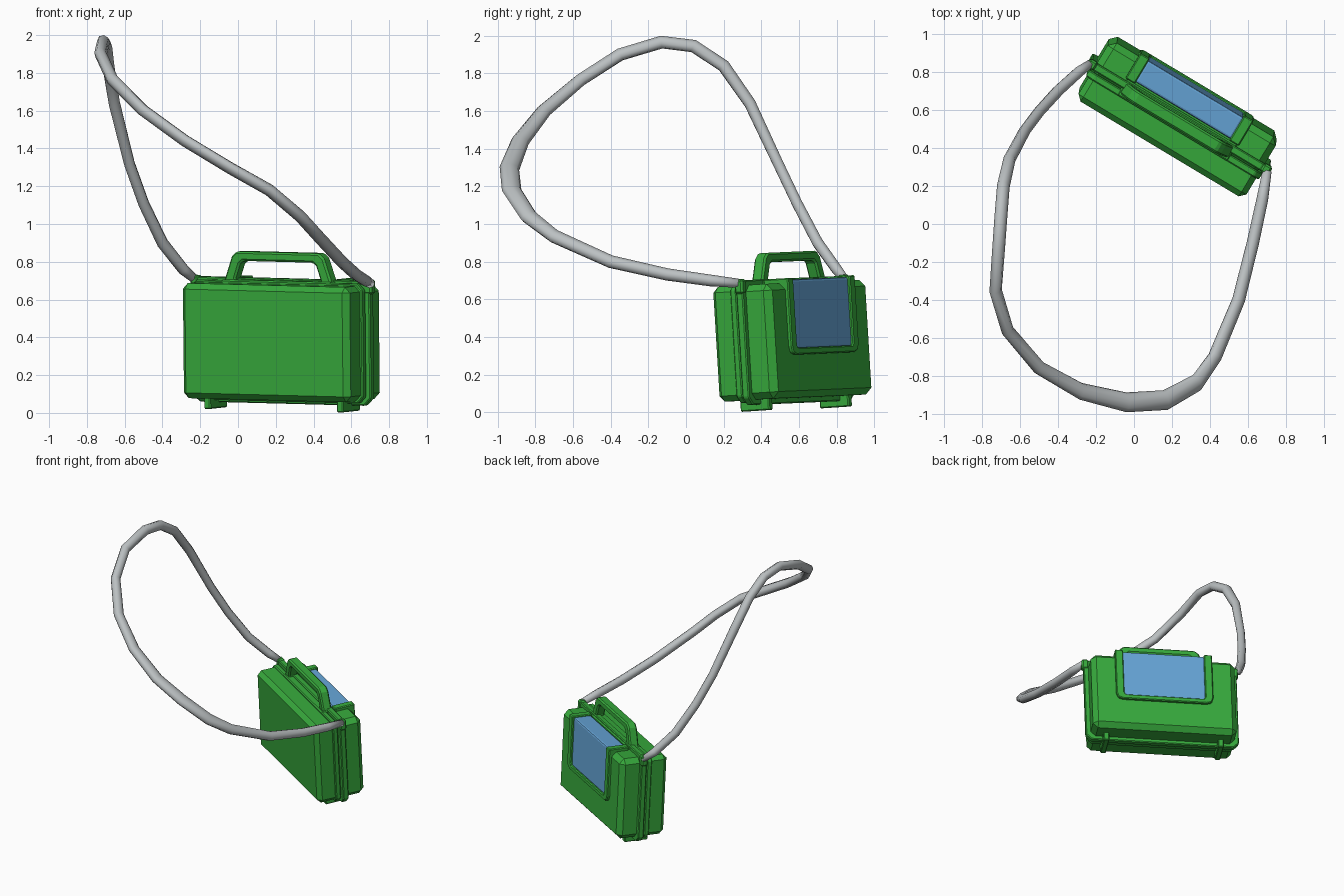
import bpy, bmesh, math
from mathutils import Vector, Matrix

if "Cube" in bpy.data.objects:
    bpy.data.objects.remove(bpy.data.objects["Cube"])


def material(name, rgb):
    m = bpy.data.materials.new(name)
    m.diffuse_color = (*rgb, 1)
    m.use_nodes = True
    m.node_tree.nodes["Principled BSDF"].inputs["Base Color"].default_value = m.diffuse_color
    return m


GREEN = material("case green", (0.038, 0.40, 0.045))
BLUE = material("panel blue", (0.13, 0.37, 0.67))
GREY = material("strap grey", (0.50, 0.53, 0.54))

# Case frame: u = along the case, v = towards its back, w = up (slightly tilted)
W = Vector((-0.01, -0.06, 0.998)).normalized()
U = Vector((0.857, -0.515, 0))
U = (U - W * U.dot(W)).normalized()
V = W.cross(U)
CASE = Matrix((U, V, W)).transposed().to_4x4()
CASE.translation = (0.23, 0.565, 0.38)


def finish(name, bm, mat, matrix=None, bevel=0, segments=1, smooth=False):
    bmesh.ops.recalc_face_normals(bm, faces=bm.faces)
    if matrix:
        bm.transform(matrix)
    for f in bm.faces:
        f.smooth = smooth
    me = bpy.data.meshes.new(name)
    bm.to_mesh(me)
    bm.free()
    me.materials.append(mat)
    ob = bpy.data.objects.new(name, me)
    bpy.context.collection.objects.link(ob)
    if bevel:
        mod = ob.modifiers.new("bevel", 'BEVEL')
        mod.width, mod.segments = bevel, segments
        mod.limit_method = 'ANGLE'
    return ob


def box(name, lo, hi, mat=GREEN, bevel=0.0, segments=1):
    bm = bmesh.new()
    bmesh.ops.create_cube(bm, size=1)
    lo, hi = Vector(lo), Vector(hi)
    for v in bm.verts:
        v.co = [(lo[i] + hi[i]) / 2 + v.co[i] * (hi[i] - lo[i]) for i in range(3)]
    return finish(name, bm, mat, CASE, bevel, segments)


def extruded(name, profile, v0, v1, bevel=0.006):
    """Extrude a closed u-w outline along v."""
    bm = bmesh.new()
    f = bm.faces.new([bm.verts.new((u, v0, w)) for u, w in profile])
    new = bmesh.ops.extrude_face_region(bm, geom=[f])["geom"]
    bmesh.ops.translate(bm, vec=(0, v1 - v0, 0),
                        verts=[g for g in new if isinstance(g, bmesh.types.BMVert)])
    return finish(name, bm, GREEN, CASE, bevel)


def mirrored(half):
    return half + [(-u, w) for u, w in reversed(half)]


def octagon(hu, hw, c):
    return mirrored([(hu - c, -hw), (hu, -hw + c), (hu, hw - c), (hu - c, hw)])


# Two shells with chamfered edges
box("front_shell", (-0.515, -0.18, -0.305), (0.515, -0.02, 0.305), bevel=0.03)
box("back_shell", (-0.515, -0.03, -0.305), (0.515, 0.183, 0.305), bevel=0.035)

# Closing rims around the seam
extruded("front_rim", octagon(0.53, 0.318, 0.035), -0.05, -0.012)
extruded("back_rim", octagon(0.548, 0.332, 0.04), -0.002, 0.04)

# Feet and strap lugs on both sides
for s, side in ((-1, "left"), (1, "right")):
    box(side + "_foot", (s * 0.41 - 0.02, -0.09, -0.364), (s * 0.41 + 0.02, 0.09, -0.29),
        bevel=0.006)
    box(side + "_strap_lug", (s * 0.535 - 0.025, -0.005, 0.26),
        (s * 0.535 + 0.025, 0.045, 0.338), bevel=0.01)

# Carrying handle on a mounting plate
box("handle_mount", (-0.34, -0.05, 0.29), (0.34, 0.05, 0.322), bevel=0.008)
arch = [(0.335, 0.30), (0.325, 0.335), (0.285, 0.445), (0.255, 0.472)]
inner = [(0.215, 0.422), (0.235, 0.405), (0.262, 0.33), (0.262, 0.30)]
extruded("handle", arch + [(-u, w) for u, w in reversed(arch)]
         + [(-u, w) for u, w in reversed(inner)] + inner, -0.035, 0.035, 0.01)

# Blue panel wrapping from the back over the top, with its U-shaped frame
box("blue_panel", (-0.295, 0.06, -0.045), (0.295, 0.192, 0.322), BLUE, 0.012, 2)
outer = [(0.30, -0.078), (0.335, -0.066), (0.347, -0.03), (0.347, 0.33)]
inside = [(0.29, 0.33), (0.29, -0.025), (0.28, -0.042)]
extruded("panel_frame", outer + inside + [(-u, w) for u, w in reversed(inside)]
         + [(-u, w) for u, w in reversed(outer)], 0.05, 0.204)

# Shoulder strap: x, y, z, radius across the loop's plane
PATH = [
    (-0.22, 0.85, 0.70, .022), (-0.29, 0.80, 0.76, .030), (-0.40, 0.70, 0.90, .031),
    (-0.50, 0.59, 1.11, .030), (-0.575, 0.49, 1.32, .030), (-0.655, 0.34, 1.64, .033),
    (-0.687, 0.20, 1.84, .036), (-0.70, 0.04, 1.945, .036), (-0.712, -0.13, 1.966, .036),
    (-0.728, -0.35, 1.90, .036), (-0.665, -0.56, 1.765, .036), (-0.50, -0.755, 1.60, .040),
    (-0.28, -0.88, 1.44, .047), (-0.04, -0.938, 1.295, .053), (0.165, -0.926, 1.18, .053),
    (0.33, -0.835, 1.04, .048), (0.425, -0.70, 0.935, .040), (0.55, -0.40, 0.80, .036),
    (0.625, -0.10, 0.732, .033), (0.675, 0.13, 0.70, .031), (0.70, 0.28, 0.685, .024)]
LOOP_NORMAL = Vector((0.77, 0.13, 0.63)).normalized()
bm = bmesh.new()
rings = []
pts = [Vector(p[:3]) for p in PATH]
for i, p in enumerate(pts):
    t = (pts[min(i + 1, len(pts) - 1)] - pts[max(i - 1, 0)]).normalized()
    n = (LOOP_NORMAL - t * LOOP_NORMAL.dot(t)).normalized()
    r = t.cross(n)
    a, b = PATH[i][3], min(PATH[i][3], 0.032)
    rings.append([bm.verts.new(p + r * a * math.cos(k * math.pi / 4)
                               + n * b * math.sin(k * math.pi / 4)) for k in range(8)])
for r0, r1 in zip(rings, rings[1:]):
    for k in range(8):
        bm.faces.new((r0[k], r0[(k + 1) % 8], r1[(k + 1) % 8], r1[k]))
bm.faces.new(rings[0])
bm.faces.new(rings[-1])
finish("shoulder_strap", bm, GREY, smooth=True)
